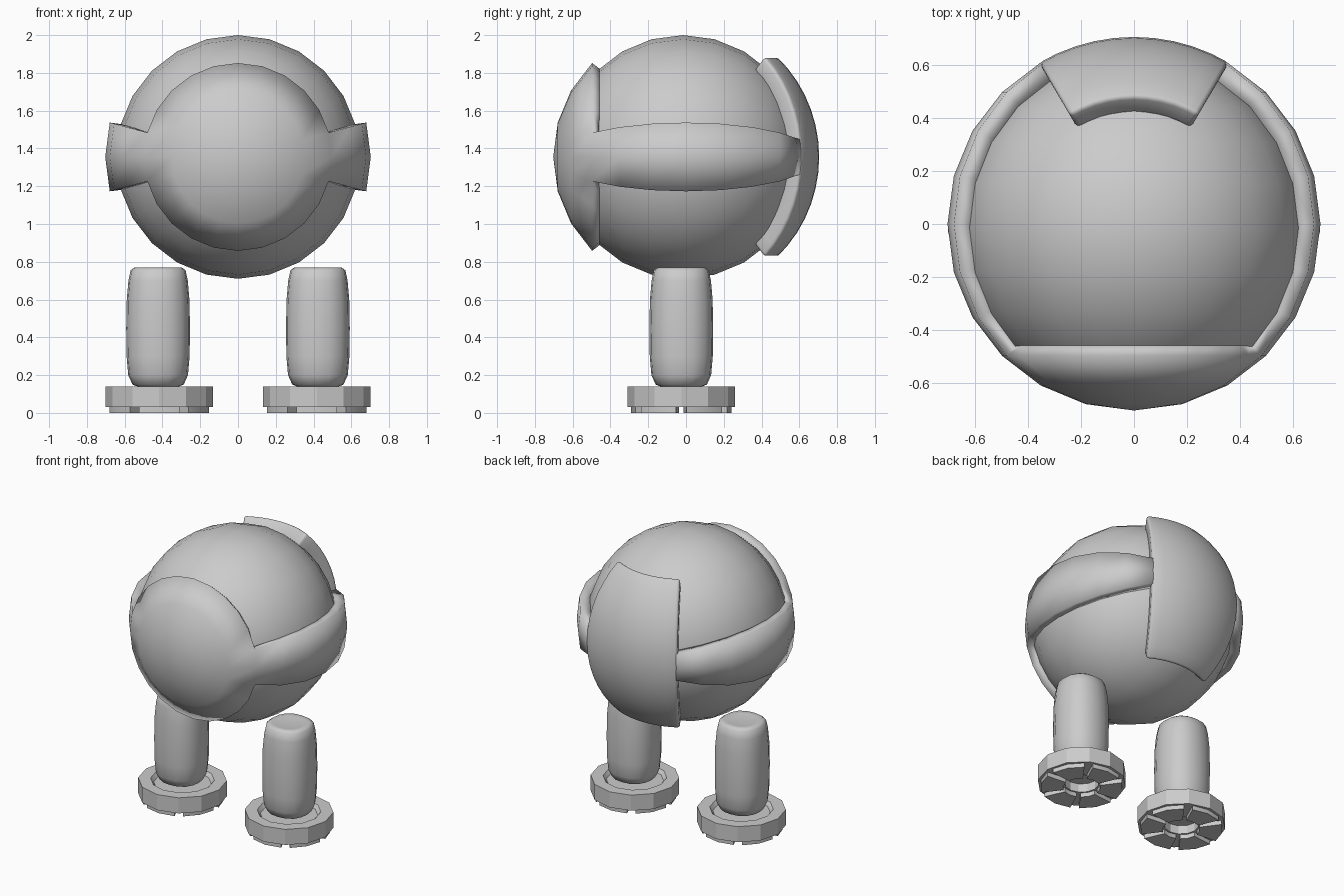
import bpy, bmesh
from math import sin, cos, pi, radians
from mathutils import Matrix, Vector

if "Cube" in bpy.data.objects:
    bpy.data.objects.remove(bpy.data.objects["Cube"])

CZ = 1.355  # height of the body centre


def finish(bm, name, loc=(0, 0, 0), angle=35):
    bmesh.ops.recalc_face_normals(bm, faces=bm.faces)
    me = bpy.data.meshes.new(name)
    bm.to_mesh(me)
    bm.free()
    for p in me.polygons:
        p.use_smooth = True
    me.set_sharp_from_angle(angle=radians(angle))
    ob = bpy.data.objects.new(name, me)
    ob.location = loc
    bpy.context.scene.collection.objects.link(ob)
    return ob


def ball(radius):
    """24 x 12 sphere with its poles on the y axis"""
    bm = bmesh.new()
    bmesh.ops.create_uvsphere(bm, u_segments=24, v_segments=12, radius=radius,
                              matrix=Matrix.Rotation(pi / 2, 4, 'X'))
    return bm


def lathe(name, profile, sides, loc, squareness=0.0, angle=35):
    """Closed solid of revolution; profile starts and ends on the axis"""
    bm = bmesh.new()
    rings = []
    for r, z in profile:
        if r == 0:
            rings.append([bm.verts.new((0, 0, z))] * sides)
            continue
        ring = []
        for i in range(sides):
            a = 2 * pi * i / sides
            k = r * (1 - squareness * cos(4 * a))
            ring.append(bm.verts.new((k * cos(a), k * sin(a), z)))
        rings.append(ring)
    for lo, hi in zip(rings, rings[1:]):
        for i in range(sides):
            j = (i + 1) % sides
            bm.faces.new(list(dict.fromkeys((lo[i], lo[j], hi[j], hi[i]))))
    return finish(bm, name, loc, angle)


# Body
finish(ball(0.645), "body", (0, -0.015, CZ))

# Visor cap with side bands: kept patches of a larger sphere, thickened inward
bm = ball(0.703)
drop = []
for f in bm.faces:
    c = f.calc_center_median()
    cap = c.y < -0.5
    band = abs(c.z) < 0.2 * abs(c.x) and c.y < 0.58
    if not (cap or band):
        drop.append(f)
bmesh.ops.delete(bm, geom=drop, context='FACES')
shell = finish(bm, "visor_and_bands", (0, 0, CZ))
sol = shell.modifiers.new("thickness", 'SOLIDIFY')
sol.thickness = 0.07
sol.offset = -1

# Backpack: curved slab wrapped around the rear of the body
bm = bmesh.new()
NA, NL = 10, 14


def slab_point(r, i, j):
    az = radians(-30.5 + 61 * i / NA)
    lat = radians(-47 + 94 * j / NL)
    return Vector((r * cos(lat) * sin(az), r * cos(lat) * cos(az), 1.03 * r * sin(lat)))


layers = [[[bm.verts.new(slab_point(r, i, j)) for j in range(NL + 1)]
           for i in range(NA + 1)] for r in (0.61, 0.705)]
for g in layers:
    for i in range(NA):
        for j in range(NL):
            bm.faces.new((g[i][j], g[i + 1][j], g[i + 1][j + 1], g[i][j + 1]))
inner, outer = layers
for i in range(NA):
    for j in (0, NL):
        bm.faces.new((inner[i][j], inner[i + 1][j], outer[i + 1][j], outer[i][j]))
for j in range(NL):
    for i in (0, NA):
        bm.faces.new((inner[i][j], inner[i][j + 1], outer[i][j + 1], outer[i][j]))
bmesh.ops.recalc_face_normals(bm, faces=bm.faces)
rim = [e for e in bm.edges if e.calc_face_angle(0) > radians(50)]
bmesh.ops.bevel(bm, geom=rim, offset=0.018, segments=3, profile=0.5, affect='EDGES')
finish(bm, "backpack", (0, 0, CZ), 50)

# Legs and feet
leg = [(0, 0.13), (0.10, 0.135), (0.14, 0.15), (0.163, 0.20), (0.172, 0.30), (0.174, 0.45),
       (0.171, 0.60), (0.162, 0.70), (0.15, 0.755), (0.13, 0.769), (0.10, 0.765), (0, 0.758)]
foot = [(0, 0.09), (0.11, 0.09), (0.11, 0.03), (0.285, 0.03), (0.285, 0.14),
        (0.205, 0.14), (0.185, 0.115), (0, 0.115)]
for side, s in (("left", -1), ("right", 1)):
    lathe(side + "_leg", leg, 16, (s * 0.423, -0.025, 0), 0.03, 60)
    loc = (s * 0.417, -0.025, 0)
    lathe(side + "_foot", foot, 12, loc, angle=25)

    # Sole treads: six wedge pads around the central hole
    bm = bmesh.new()
    for k in range(6):
        angs = [radians(60 * k + d) for d in (6, 30, 54)]
        ring = [(0.265 * cos(a), 0.265 * sin(a)) for a in angs]
        ring += [(0.12 * cos(a), 0.12 * sin(a)) for a in reversed(angs)]
        lo = [bm.verts.new((x, y, 0)) for x, y in ring]
        hi = [bm.verts.new((x, y, 0.035)) for x, y in ring]
        bm.faces.new(lo)
        bm.faces.new(hi)
        for i in range(6):
            j = (i + 1) % 6
            bm.faces.new((lo[i], lo[j], hi[j], hi[i]))
    finish(bm, side + "_foot_treads", loc, 25)
